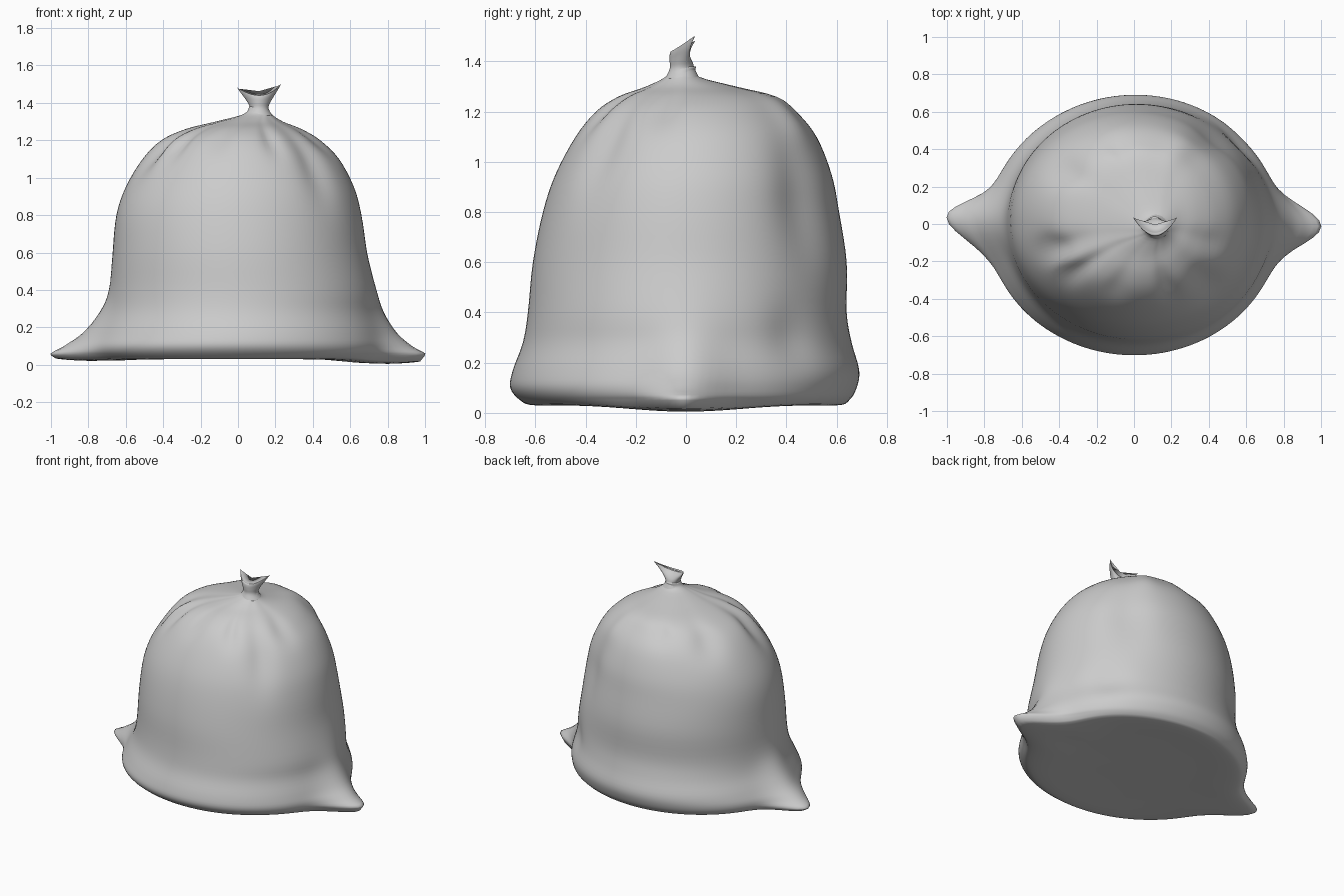
import bpy
import bmesh
from math import sin, cos, pi, exp, radians
from mathutils import Vector

SEGMENTS = 128

default = bpy.data.objects.get("Cube")
if default:
    bpy.data.objects.remove(default, do_unlink=True)

plastic = bpy.data.materials.new("grey plastic")
plastic.use_nodes = True
grey = (0.6, 0.6, 0.6, 1)
plastic.diffuse_color = grey
plastic.node_tree.nodes["Principled BSDF"].inputs["Base Color"].default_value = grey


def smooth_rows(rows, steps):
    """Fill in rows between the given ones with a Catmull-Rom spline."""
    out = []
    last = len(rows) - 1
    for i in range(last):
        quad = [rows[max(0, min(last, i + k))] for k in (-1, 0, 1, 2)]
        for s in range(steps):
            t = s / steps
            out.append([
                b + 0.5 * t * (c - a + t * (2 * a - 5 * b + 4 * c - d + t * (3 * (b - c) + d - a)))
                for a, b, c, d in zip(*quad)])
    out.append(list(rows[-1]))
    return out


def loft(name, rows, point):
    """Skin closed rings, one per row, and close both ends with a fan."""
    bm = bmesh.new()
    angles = [2 * pi * i / SEGMENTS for i in range(SEGMENTS)]
    rings = [[bm.verts.new(point(row, a)) for a in angles] for row in rows]
    for low, high in zip(rings, rings[1:]):
        for i in range(SEGMENTS):
            j = (i + 1) % SEGMENTS
            bm.faces.new((low[i], low[j], high[j], high[i]))
    for ring in (rings[0], rings[-1]):
        middle = bm.verts.new(sum((v.co for v in ring), Vector()) / SEGMENTS)
        for i in range(SEGMENTS):
            bm.faces.new((ring[i], ring[(i + 1) % SEGMENTS], middle))
    bmesh.ops.recalc_face_normals(bm, faces=bm.faces)
    mesh = bpy.data.meshes.new(name)
    bm.to_mesh(mesh)
    bm.free()
    mesh.materials.append(plastic)
    mesh.shade_smooth()
    obj = bpy.data.objects.new(name, mesh)
    bpy.context.collection.objects.link(obj)
    return obj


# Bag: height, left and right edge, corner reach, front and back edge
bag_rows = [
    (0.035, -0.4, 0.4, 0, -0.4, 0.4),
    (0.03, -0.68, 0.68, 0.12, -0.6, 0.6),
    (0.05, -0.76, 0.76, 0.24, -0.66, 0.65),
    (0.1, -0.78, 0.78, 0.15, -0.7, 0.68),
    (0.17, -0.75, 0.77, 0.08, -0.69, 0.69),
    (0.28, -0.7, 0.74, 0.04, -0.65, 0.66),
    (0.4, -0.68, 0.73, 0.01, -0.63, 0.64),
    (0.6, -0.67, 0.69, 0, -0.61, 0.64),
    (0.8, -0.65, 0.66, 0, -0.57, 0.61),
    (0.95, -0.6, 0.62, 0, -0.52, 0.58),
    (1.1, -0.51, 0.54, 0, -0.44, 0.52),
    (1.2, -0.41, 0.44, 0, -0.36, 0.44),
    (1.26, -0.28, 0.34, 0, -0.27, 0.36),
    (1.3, -0.12, 0.24, 0, -0.16, 0.2),
    (1.34, 0.03, 0.18, 0, -0.08, 0.05),
    (1.38, 0.06, 0.16, 0, -0.06, 0.04),
]

# Creases: angle, angular width, height, vertical spread, depth
creases = [
    (-45, 9, 1.1, 0.2, 0.06), (-68, 6, 1.22, 0.09, 0.07),
    (-105, 9, 1.22, 0.08, 0.06), (-135, 6, 1.2, 0.1, 0.09),
    (-158, 9, 1.17, 0.12, 0.1), (-20, 9, 1.22, 0.08, 0.06),
    (145, 12, 1.18, 0.1, 0.08), (105, 8, 1.23, 0.07, 0.05),
    (48, 12, 0.85, 0.25, 0.05), (60, 10, 1.2, 0.1, -0.05),
    (40, 10, 0.3, 0.12, 0.03), (-146, 4, 1.2, 0.1, -0.03),
]


def bag_point(row, angle):
    z, left, right, reach, front, back = row
    c, s = cos(angle), sin(angle)
    pinch = 1
    for degrees, width, height, spread, depth in creases:
        turn = (angle - radians(degrees) + pi) % (2 * pi) - pi
        pinch -= depth * exp(-(turn / radians(width)) ** 2 - ((z - height) / spread) ** 2)
    corner = max(reach, 0) * abs(c) ** 44
    side = 1 if c > 0 else -1
    x = (left + right) / 2 + (right - left) / 2 * c * pinch + corner * side
    y = (front + back) / 2 + (back - front) / 2 * s * pinch
    y += corner * (0.08 - 0.1 * side)
    # The underside sags a little beside the two corners
    if z < 0.045:
        z -= (0.017 + 0.008 * side) * abs(c) ** 8 * min(1, max(reach, 0) / 0.1)
    return x, y, z


loft("bag", smooth_rows(bag_rows, 4), bag_point)

# Tied end: height, half width, half depth, lift of the two ears
tie_rows = [
    (1.33, 0.075, 0.07, 0),
    (1.37, 0.05, 0.05, 0),
    (1.4, 0.065, 0.045, 0.01),
    (1.425, 0.095, 0.035, 0.03),
    (1.44, 0.117, 0.02, 0.05),
    (1.44, 0.11, 0.008, 0.045),
]


def tie_point(row, angle):
    z, width, depth, lift = row
    c, s = cos(angle), sin(angle)
    spread = c * c
    # Ears sweep up and back, narrowing to points
    x = 0.113 + width * c
    y = -0.015 + depth * s * (1 - 0.5 * spread * min(1, lift * 20))
    y += lift * (1.5 * spread - 0.5)
    return x, y, z + lift * spread * (1 + 0.2 * c)


loft("tied_end", smooth_rows(tie_rows, 4), tie_point)
